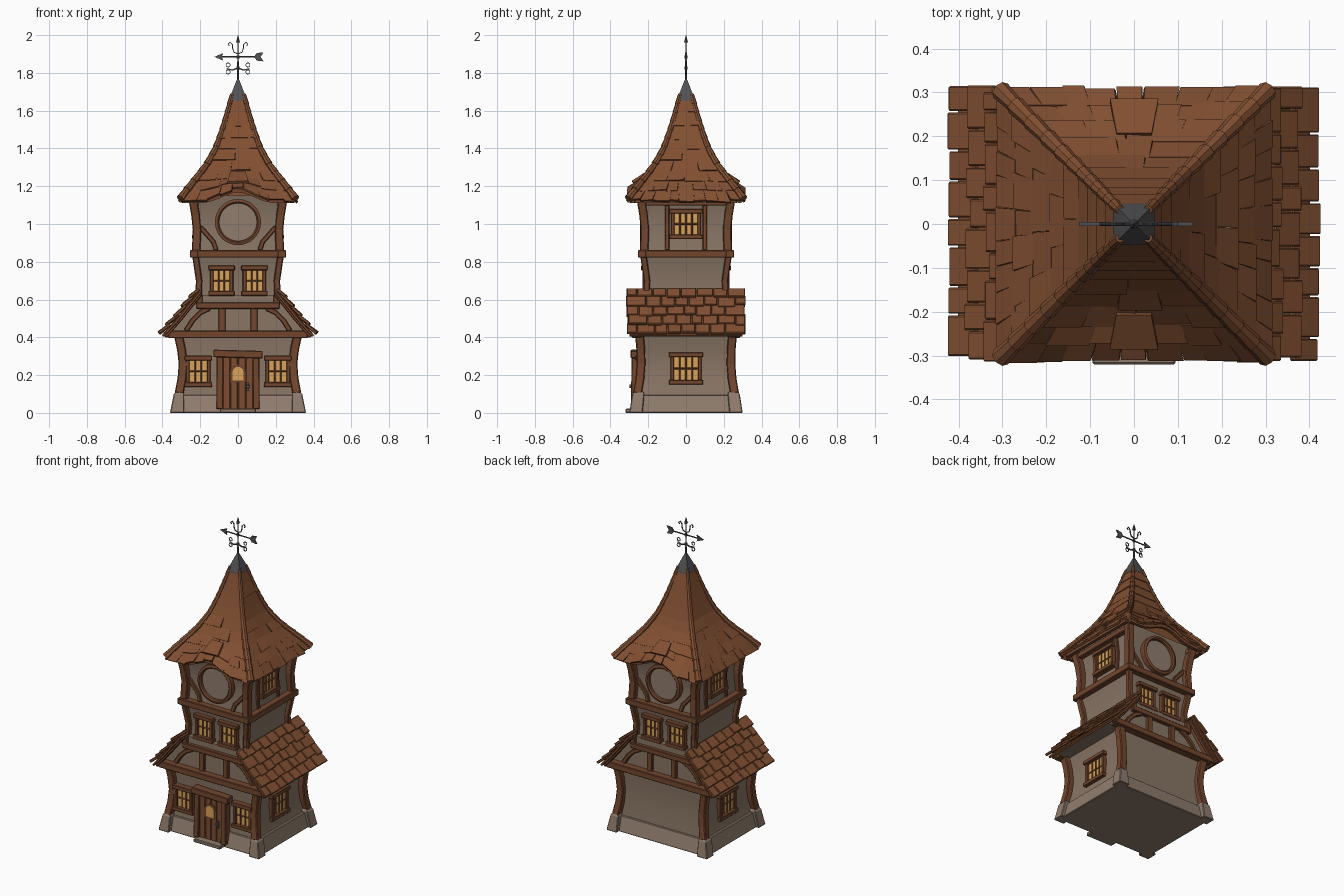
import bpy, bmesh, math, random
from mathutils import Vector

random.seed(4)
cube = bpy.data.objects.get("Cube")
if cube:
    bpy.data.objects.remove(cube, do_unlink=True)


def material(name, rgb):
    m = bpy.data.materials.new(name)
    m.use_nodes = True
    m.diffuse_color = (*rgb, 1)
    m.node_tree.nodes["Principled BSDF"].inputs["Base Color"].default_value = (*rgb, 1)
    return m


plaster = material("plaster", (.25, .18, .13))
stone = material("stone", (.28, .205, .155))
timber = material("timber", (.17, .062, .027))
shingle = material("shingle", (.225, .08, .032))
doorwood = material("door wood", (.2, .075, .033))
glow = material("window glow", (.7, .37, .1))
metal = material("dark metal", (.085, .085, .09))


def P(f, u, d, z):
    """Point on side f (0 front, 1 left, 2 back, 3 right): across, outward, up."""
    x, y = u, -d
    for _ in range(f):
        x, y = -y, x
    return Vector((x, y, z))


def out(f):
    return P(f, 0, 1, 0)


def finish(bm, name, mat, bevel=0, smooth=False):
    bmesh.ops.recalc_face_normals(bm, faces=bm.faces)
    me = bpy.data.meshes.new(name)
    bm.to_mesh(me)
    bm.free()
    me.materials.append(mat)
    if smooth:
        me.shade_smooth()
        me.set_sharp_from_angle(angle=math.radians(35))
    ob = bpy.data.objects.new(name, me)
    bpy.context.collection.objects.link(ob)
    if bevel:
        mod = ob.modifiers.new("soft edges", 'BEVEL')
        mod.width, mod.limit_method = bevel, 'ANGLE'


def skin(bm, rings, closed=False):
    vs = [[bm.verts.new(p) for p in r] for r in rings]
    pairs = list(zip(vs, vs[1:])) + ([(vs[-1], vs[0])] if closed else [])
    for a, b in pairs:
        for i in range(len(a)):
            j = (i + 1) % len(a)
            bm.faces.new((a[i], a[j], b[j], b[i]))
    if not closed:
        bm.faces.new(vs[0])
        bm.faces.new(vs[-1])


def loft(bm, levels):
    skin(bm, [[Vector((sx * x, sy * y, z)) for sx, sy in ((1, 1), (-1, 1), (-1, -1), (1, -1))]
              for z, x, y in levels])


def bar(bm, pts, w, d, o):
    """Rectangular bar swept along pts; w across, d along the outward direction o."""
    pts, rings = [Vector(p) for p in pts], []
    for i, p in enumerate(pts):
        t = (pts[min(i + 1, len(pts) - 1)] - pts[max(i - 1, 0)]).normalized()
        s = t.cross(o).normalized()
        n = s.cross(t)
        rings.append([p + s * a * w / 2 + n * b * d / 2 for a, b in ((1, 1), (-1, 1), (-1, -1), (1, -1))])
    skin(bm, rings)


def rod(bm, p, q, r0, r1, n=8):
    p, q = Vector(p), Vector(q)
    t = (q - p).normalized()
    s = t.orthogonal().normalized()
    k = t.cross(s)
    skin(bm, [[c + (s * math.cos(a) + k * math.sin(a)) * r for a in (math.tau * i / n for i in range(n))]
              for c, r in ((p, r0), (q, r1))])


def tile(bm, quad, th):
    a, b, c, d = quad
    n = (b - a).cross(d - a).normalized() * th
    skin(bm, [quad, [p + n for p in quad]])


def lerp(table, x):
    for (x0, y0), (x1, y1) in zip(table, table[1:]):
        if x <= x1:
            return y0 + (y1 - y0) * (x - x0) / (x1 - x0)
    return table[-1][1]


# Stone base with corner blocks and door step
bm = bmesh.new()
loft(bm, [(0, .34, .275), (.095, .32, .25)])
for sx in (1, -1):
    for sy in (1, -1):
        skin(bm, [[Vector((sx * x, sy * y, z)) for x, y in ((a, c), (b, c), (b, e), (a, e))]
                  for z, a, b, c, e in ((0, .285, .36, .23, .30), (.1, .285, .34, .22, .285), (.112, .29, .33, .225, .275))])
bar(bm, [(-.095, -.28, .011), (.095, -.28, .011)], .08, .022, Vector((0, 0, 1)))
finish(bm, "stone_base", stone, .004)

# Plaster walls, slightly waisted on each storey
for name, levels in (
        ("lower_wall", [(.09, .305, .243), (.17, .287, .236), (.25, .279, .232), (.33, .287, .233), (.41, .305, .238)]),
        ("gable_wall", [(.405, .395, .235), (.48, .325, .235), (.565, .255, .235), (.625, .21, .235)]),
        ("middle_wall", [(.6, .203, .204), (.68, .2, .2), (.76, .206, .205), (.84, .225, .222)]),
        ("upper_wall", [(.84, .217, .217), (.93, .207, .207), (1.01, .205, .205), (1.08, .213, .213), (1.15, .23, .23)])):
    bm = bmesh.new()
    loft(bm, levels)
    finish(bm, name, plaster, smooth=True)

# Curved corner posts
bm = bmesh.new()
for sx in (1, -1):
    for sy in (1, -1):
        for w, prof in ((.046, [(.1, .312, .258), (.18, .297, .244), (.26, .291, .238), (.34, .3, .24), (.42, .318, .247)]),
                        (.034, [(.58, .21, .212), (.7, .206, .206), (.83, .225, .225)]),
                        (.045, [(.85, .222, .222), (.97, .217, .217), (1.05, .225, .225), (1.15, .242, .242)])):
            bar(bm, [(sx * x, sy * y, z) for z, x, y in prof], w, w, Vector((1, 0, 0)))
finish(bm, "corner_posts", timber, .005)

# Horizontal beams, gable timbers and curved braces
bm = bmesh.new()


def beam(f, u, d, z, h, t):
    bar(bm, [P(f, -u, d, z), P(f, u, d, z)], h, t, out(f))


for f in range(4):
    beam(f, .255, .232, .842, .04, .045)
    if f % 2:
        beam(f, .25, .228, 1.115, .035, .04)
        for s in (1, -1):
            bar(bm, [P(f, s * .1, .214, .86), P(f, s * .1, .207, 1.0), P(f, s * .1, .222, 1.12)], .024, .02, out(f))
        continue
    beam(f, .37, .26, .416, .04, .05)
    beam(f, .22, .24, .568, .034, .035)
    for s in (1, -1):
        bar(bm, [P(f, s * .085, .238, .43), P(f, s * .085, .238, .56)], .038, .03, out(f))
        bar(bm, [P(f, s * .205, .24, .57), P(f, s * .205, .24, .63)], .035, .03, out(f))
        bar(bm, [P(f, s * .15, .238, .555), P(f, s * .2, .238, .53), P(f, s * .24, .238, .49), P(f, s * .275, .238, .435)],
            .026, .028, out(f))
        bar(bm, [P(f, s * .2, .207, .985), P(f, s * .165, .21, .945), P(f, s * .13, .212, .905), P(f, s * .115, .217, .86)],
            .024, .025, out(f))
        bar(bm, [P(f, s * .2, .275, .635), P(f, s * .3, .275, .51), P(f, s * .39, .275, .405)], .03, .025, out(f))
finish(bm, "timber_frame", timber, .004)

# Windows: glowing pane, sills, jambs and glazing bars
frames, panes = bmesh.new(), bmesh.new()


def window(f, u, d, z, w, h, cols):
    o = out(f)
    bar(panes, [P(f, u, d, z - h / 2), P(f, u, d, z + h / 2)], w, .008, o)
    for s in (1, -1):
        bar(frames, [P(f, u - w / 2 - .026, d + .006, z + s * (h / 2 + .01)),
                     P(f, u + w / 2 + .026, d + .006, z + s * (h / 2 + .01))], .025, .042, o)
        bar(frames, [P(f, u + s * (w / 2 + .008), d, z - h / 2), P(f, u + s * (w / 2 + .008), d, z + h / 2)], .02, .036, o)
    for i in range(1, cols):
        x = u - w / 2 + w * i / cols
        bar(frames, [P(f, x, d + .003, z - h / 2), P(f, x, d + .003, z + h / 2)], .009, .012, o)
    bar(frames, [P(f, u - w / 2, d + .003, z), P(f, u + w / 2, d + .003, z)], .008, .011, o)


for s in (1, -1):
    window(0, s * .21, .243, .22, .095, .12, 3)
    for f in (0, 2):
        window(f, s * .087, .211, .7, .088, .115, 3)
for f in (1, 3):
    window(f, 0, .287, .235, .13, .125, 4)
    window(f, 0, .216, 1.0, .125, .115, 4)
finish(frames, "window_frames", timber, .003)
finish(panes, "window_panes", glow)

# Door with planks, frame, lintel, arched light and handle
bm = bmesh.new()
for i in range(4):
    x = -.06 + .04 * i
    bar(bm, [P(0, x, .262, .02), P(0, x, .262, .3)], .038, .03, out(0))
finish(bm, "door_planks", doorwood, .003)
bm = bmesh.new()
for s in (1, -1):
    bar(bm, [P(0, s * .097, .268, .02), P(0, s * .095, .262, .3)], .036, .05, out(0))
bar(bm, [P(0, -.13, .265, .315), P(0, .13, .265, .308)], .04, .055, out(0))
finish(bm, "door_frame", timber, .004)


def arch(w, h, z, d0, d1, name, mat):
    prof = [(-w, z - h), (w, z - h)] + [(w * math.cos(a), z + w * math.sin(a)) for a in (math.pi * i / 8 for i in range(9))]
    b = bmesh.new()
    skin(b, [[P(0, u, d, q) for u, q in prof] for d in (d0, d1)])
    finish(b, name, mat)


arch(.042, .055, .215, .27, .281, "door_light_frame", timber)
arch(.029, .043, .215, .278, .286, "door_light", glow)
bm = bmesh.new()
rod(bm, (.052, -.27, .14), (.052, -.3, .14), .011, .009)
bar(bm, [(.052, -.281, .115), (.052, -.281, .16)], .014, .01, out(0))
finish(bm, "door_handle", metal)

# Round faces with wooden rims, front and back
for f, side in ((0, "front"), (2, "back")):
    bm = bmesh.new()
    rod(bm, P(f, 0, .18, 1.01), P(f, 0, .22, 1.01), .105, .105, 32)
    finish(bm, side + "_round_face", stone)
    bm = bmesh.new()
    skin(bm, [[P(f, r * math.cos(a), d, 1.01 + r * math.sin(a)) for r, d in ((.1, .19), (.1, .236), (.107, .243), (.122, .238), (.122, .19))]
              for a in (math.tau * i / 32 for i in range(32))], closed=True)
    finish(bm, side + "_round_rim", timber, smooth=True)

# Side roofs: overlapping rows of uneven shingles over a deck
slope = [(0, .2), (.33, .262), (.66, .33), (1, .405)]
height = [(0, .645), (.33, .57), (.66, .485), (1, .405)]
bm = bmesh.new()
for f in (1, 3):
    bar(bm, [P(f, 0, lerp(slope, t), lerp(height, t) - .006) for t in (0, .33, .66, .97)], .6, .014, out(f))
    for row in range(5):
        t0, t1 = row / 5 - .03, (row + 1) / 5
        cuts = [-.31 + .62 * (i + (row % 2 - .5) * (0 if i in (0, 8) else .5) + random.uniform(-.13, .13)) / 8 for i in range(9)]
        for a, b in zip(cuts, cuts[1:]):
            e = t1 + random.uniform(-.02, .035)
            up = random.uniform(.012, .022)
            top = lerp(slope, max(t0, 0)), lerp(height, max(t0, 0)) + .004
            low = lerp(slope, min(e, 1)) + up * .6, lerp(height, min(e, 1)) + up * .6
            tile(bm, [P(f, a + .002, *low), P(f, b - .002, *low), P(f, b - .002, *top), P(f, a + .002, *top)], .016)
finish(bm, "side_roof_shingles", shingle, .003)

# Main roof: flared spire with eaves arched over the round faces
spire = [(1.12, .3), (1.18, .255), (1.25, .198), (1.32, .148), (1.4, .108), (1.5, .074), (1.6, .046), (1.67, .028)]


def eave(f, u, d, z):
    if f % 2 == 0 and abs(u) < .19:
        z += .065 * (.5 + .5 * math.cos(math.pi * u / .19)) * min(1, max(0, (d - .2) / .1))
    return P(f, u, d, z)


bm = bmesh.new()
loft(bm, [(1.13, .21, .21)] + [(z, r - .006, r - .006) for z, r in spire[2:]])
rows = [1.12, 1.17, 1.22, 1.275, 1.33, 1.39, 1.45, 1.52, 1.59, 1.67]
for f in range(4):
    for z0, z1, n in zip(rows, rows[1:], (9, 7, 4, 3, 2, 1, 1, 1, 1)):
        r0, r1 = lerp(spire, z0), lerp(spire, z1)
        cuts = [-1 + 2 * (i + (random.uniform(-.2, .2) if 0 < i < n else 0)) / n for i in range(n + 1)]
        for a, b in zip(cuts, cuts[1:]):
            j, k = random.uniform(-.007, .005), random.uniform(.003, .009)
            tile(bm, [eave(f, a * r0 + .001, r0 + k, z0 + j), eave(f, b * r0 - .001, r0 + k, z0 + j + random.uniform(-.005, .005)),
                      eave(f, b * r1, r1, z1 + .004), eave(f, a * r1, r1, z1 + .004)], .011)
    if f % 2 == 0:
        tile(bm, [P(f, -.055, .278, 1.213), P(f, .055, .278, 1.218), P(f, .04, .2, 1.268), P(f, -.04, .2, 1.268)], .014)
finish(bm, "main_roof_shingles", shingle)

# Eave boards following the arch
bm = bmesh.new()
for f in range(4):
    bar(bm, [eave(f, u * .03, .283, 1.122) for u in range(-9, 10)], .02, .02, out(f))
finish(bm, "eave_boards", timber)

# Hip caps made of short overlapping rolls
bm = bmesh.new()
for sx in (1, -1):
    for sy in (1, -1):
        for i in range(12):
            z0, z1 = 1.12 + .0455 * i, 1.12 + .0455 * (i + 1.15)
            a, b = lerp(spire, z0) + .004, lerp(spire, z1) + .004
            rod(bm, (sx * a, sy * a, z0 + .014), (sx * b, sy * b, z1 + .014), .023 - i * .0008, .018 - i * .0007)
finish(bm, "hip_caps", shingle, smooth=True)

# Metal cap and weather vane
bm = bmesh.new()
loft(bm, [(1.655, .047, .047), (1.665, .045, .045), (1.765, .006, .006)])
finish(bm, "metal_cap", metal)
bm = bmesh.new()
Y = Vector((0, 1, 0))
rod(bm, (0, 0, 1.75), (0, 0, 1.965), .005, .003)
rod(bm, (0, 0, 1.96), (0, 0, 2), .011, .0005)
for z in (1.825, 1.885):
    rod(bm, (0, 0, z - .008), (0, 0, z + .008), .008, .008)
rod(bm, (-.1, 0, 1.885), (.12, 0, 1.885), .004, .004)
skin(bm, [[Vector((x, y, 1.885 + z)) for x, z in ((-.125, 0), (-.078, .02), (-.086, 0), (-.078, -.02))] for y in (-.004, .004)])
skin(bm, [[Vector((x, y, 1.885 + z)) for x, z in ((.085, 0), (.1, .02), (.135, .024), (.12, 0), (.135, -.024), (.1, -.02))]
          for y in (-.004, .004)])
for s in (1, -1):
    bar(bm, [(s * x, 0, z) for x, z in ((0, 1.9), (.022, 1.91), (.028, 1.93), (.03, 1.95), (.042, 1.962), (.052, 1.952), (.046, 1.942))],
        .005, .005, Y)
    bar(bm, [(0, 0, 1.825), (s * .03, 0, 1.815), (s * .06, 0, 1.822)], .007, .005, Y)
    for z in (1.805, 1.842):
        ring = [math.tau * i / 10 for i in range(11)]
        bar(bm, [(s * .052 + .011 * math.cos(a), 0, z + .011 * math.sin(a)) for a in ring], .004, .004, Y)
finish(bm, "weather_vane", metal)
